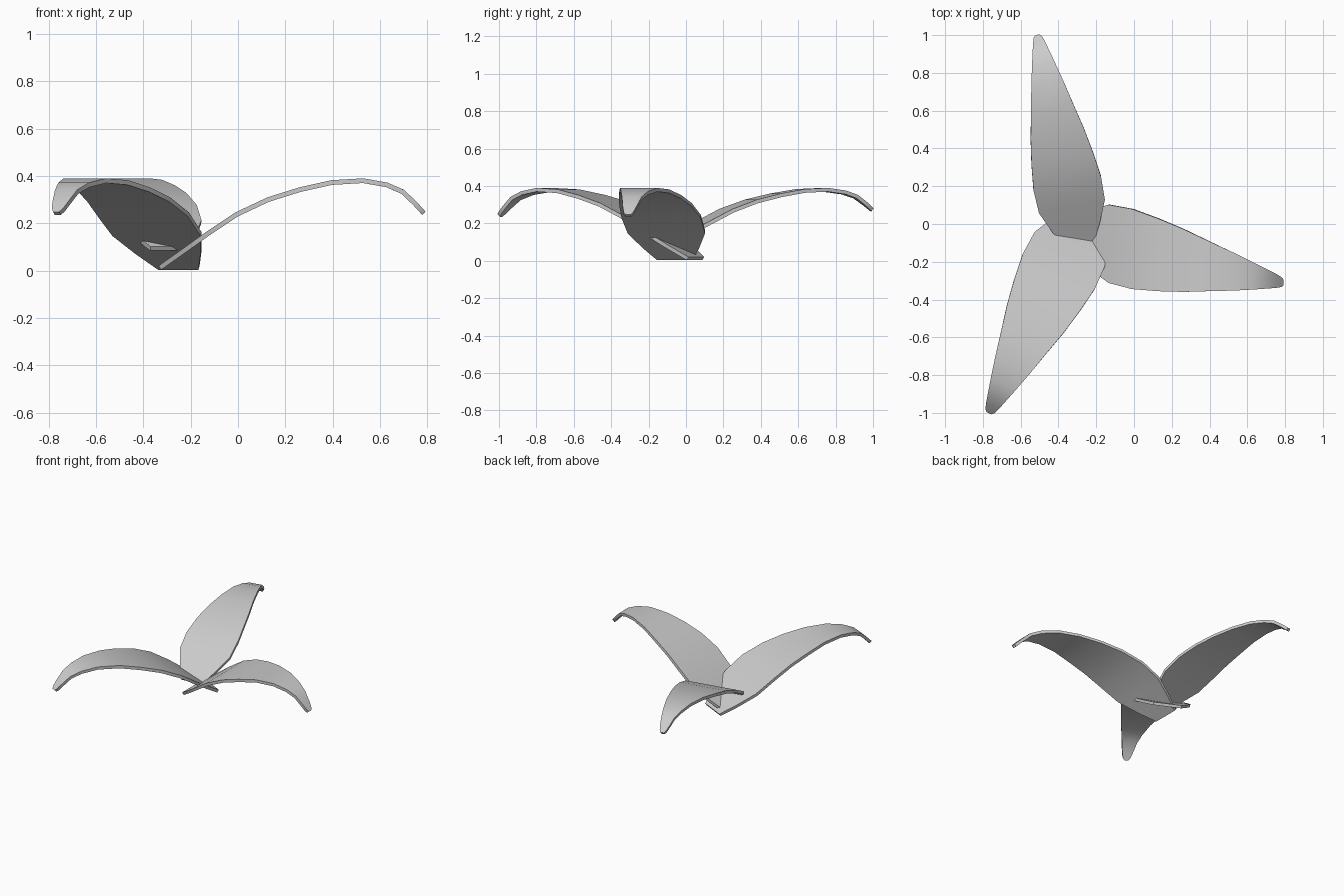
import bpy
import bmesh
import math
from mathutils import Vector

default_cube = bpy.data.objects.get("Cube")
if default_cube:
    bpy.data.objects.remove(default_cube, do_unlink=True)

# One plain grey material
grey = bpy.data.materials.new("leaf grey")
grey.use_nodes = True
colour = (0.6, 0.6, 0.6, 1)
grey.diffuse_color = colour
grey.node_tree.nodes["Principled BSDF"].inputs["Base Color"].default_value = colour

# Leaf stations: fraction along the leaf, half width, height of the arch
STATIONS = [
    (0, .095, .012), (.08, .15, .075), (.18, .207, .155), (.29, .212, .237),
    (.41, .193, .3), (.53, .167, .342), (.65, .133, .372), (.77, .1, .38),
    (.86, .072, .362), (.92, .052, .333), (.965, .037, .285), (.99, .026, .255),
    (1, .014, .242),
]
CREST = .38
THICKNESS = .02


def make_leaf(name, base, tip, across, width=1.0, arch=1.0):
    """Arched blade from base to tip, level along the across direction."""
    base, tip = Vector(base), Vector(tip)
    across = Vector(across).normalized()
    bm = bmesh.new()
    rows = []
    for t, half, height in STATIONS:
        centre = base.lerp(tip, t)
        z = CREST - (CREST - height) * arch
        rows.append([bm.verts.new((*(centre + across * half * width * side), z))
                     for side in (-1, 0, 1)])
    for a, b in zip(rows, rows[1:]):
        for i in range(2):
            bm.faces.new((a[i], a[i + 1], b[i + 1], b[i]))
    bmesh.ops.recalc_face_normals(bm, faces=bm.faces)
    if sum(f.normal.z for f in bm.faces) < 0:
        bmesh.ops.reverse_faces(bm, faces=bm.faces)
    mesh = bpy.data.meshes.new(name)
    bm.to_mesh(mesh)
    bm.free()
    mesh.materials.append(grey)
    leaf = bpy.data.objects.new(name, mesh)
    bpy.context.collection.objects.link(leaf)

    # Give the blade its thickness, then shade it smooth along the arch
    solid = leaf.modifiers.new("thickness", 'SOLIDIFY')
    solid.thickness = THICKNESS
    solid.offset = 0
    bpy.ops.object.select_all(action='DESELECT')
    leaf.select_set(True)
    bpy.context.view_layer.objects.active = leaf
    bpy.ops.object.modifier_apply(modifier=solid.name)
    bpy.ops.object.shade_smooth_by_angle(angle=math.radians(40))
    return leaf


# Three leaves fanning out from a shared, crossing base
make_leaf("left_leaf", (-.33, -.06), (.785, -.31), (0, 1))
make_leaf("back_leaf", (-.29, -.1), (-.51, .995), (.98, .2), width=.86, arch=.78)
make_leaf("front_leaf", (-.25, .05), (-.765, -.995), (.9, -.44))
